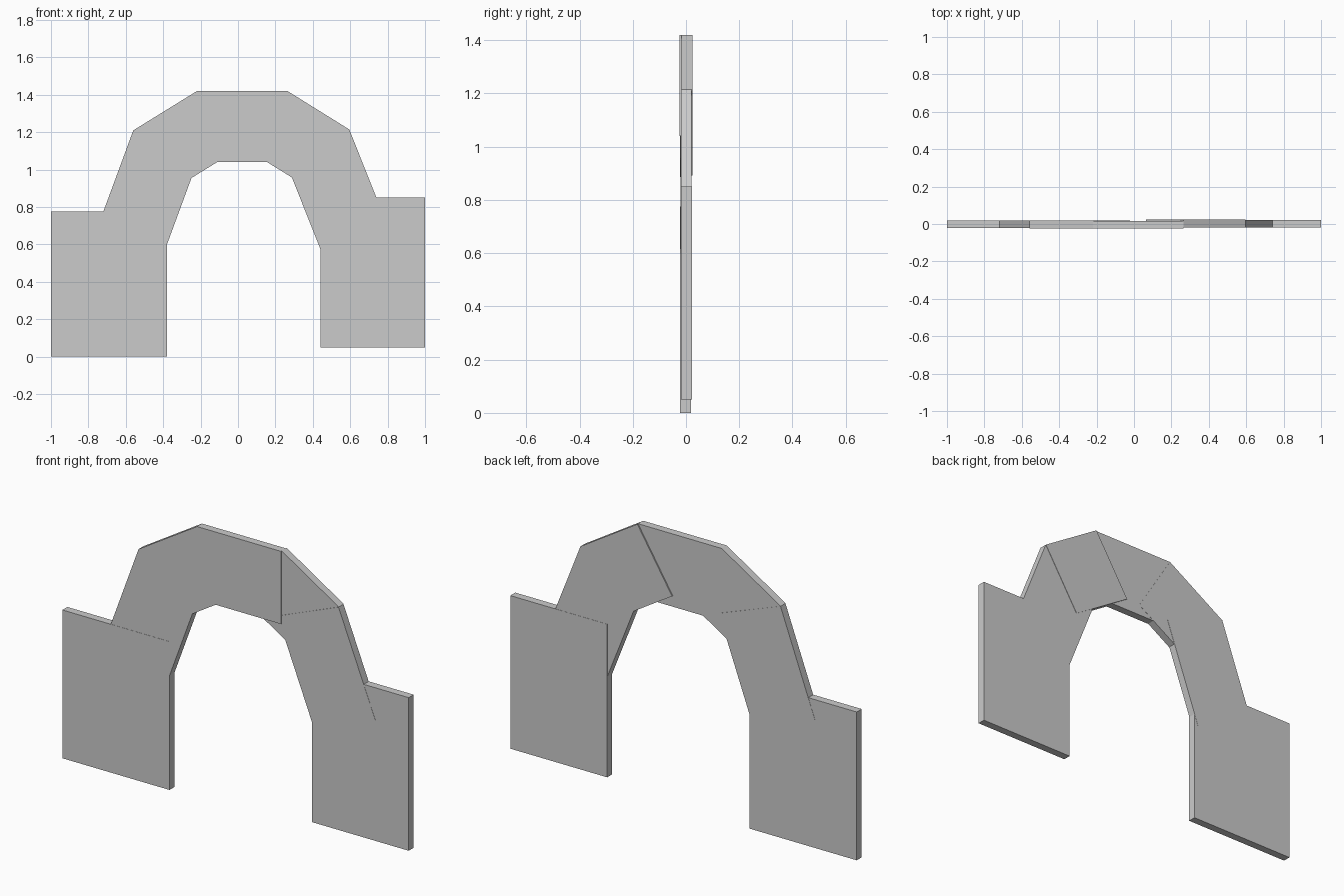
import bpy, bmesh
from mathutils import Vector

if "Cube" in bpy.data.objects:
    bpy.data.objects.remove(bpy.data.objects["Cube"])

T = 0.041      # plate thickness
BAND = 0.38    # width of the arch band


def slab(name, outline, y_mid):
    """Flat plate from an (x, z) outline, centred in depth on y_mid."""
    bm = bmesh.new()
    face = bm.faces.new([bm.verts.new((x, y_mid - T / 2, z)) for x, z in outline])
    out = bmesh.ops.extrude_face_region(bm, geom=[face])
    verts = [g for g in out["geom"] if isinstance(g, bmesh.types.BMVert)]
    bmesh.ops.translate(bm, verts=verts, vec=(0, T, 0))
    bmesh.ops.recalc_face_normals(bm, faces=bm.faces)
    mesh = bpy.data.meshes.new(name)
    bm.to_mesh(mesh)
    bm.free()
    obj = bpy.data.objects.new(name, mesh)
    bpy.context.collection.objects.link(obj)
    return obj


def pier(name, x0, x1, z0, z1, y_mid):
    slab(name, [(x0, z0), (x1, z0), (x1, z1), (x0, z1)], y_mid)


def segment(name, start, end, y_mid):
    """Rectangular arch block hanging inward from its outer edge start-end."""
    a, b = Vector(start), Vector(end)
    d = (b - a).normalized()
    inward = Vector((d.y, -d.x)) * BAND
    slab(name, [a, b, b + inward, a + inward], y_mid)


# Piers on each side
pier("left_pier", -1.0, -0.38, 0.0, 0.775, -0.002)
pier("right_pier", 0.44, 1.0, 0.05, 0.85, 0.002)

# Arch blocks, left to right, with their ends buried in the neighbours
segment("left_lower_block", (-0.759, 0.67), (-0.56, 1.21), -0.001)
segment("left_upper_block", (-0.56, 1.21), (-0.22, 1.42), -0.0025)
segment("top_block", (-0.22, 1.42), (0.265, 1.42), -0.0035)
segment("right_upper_block", (0.265, 1.42), (0.595, 1.215), 0.003)
segment("right_lower_block", (0.595, 1.215), (0.807, 0.682), 0.001)
